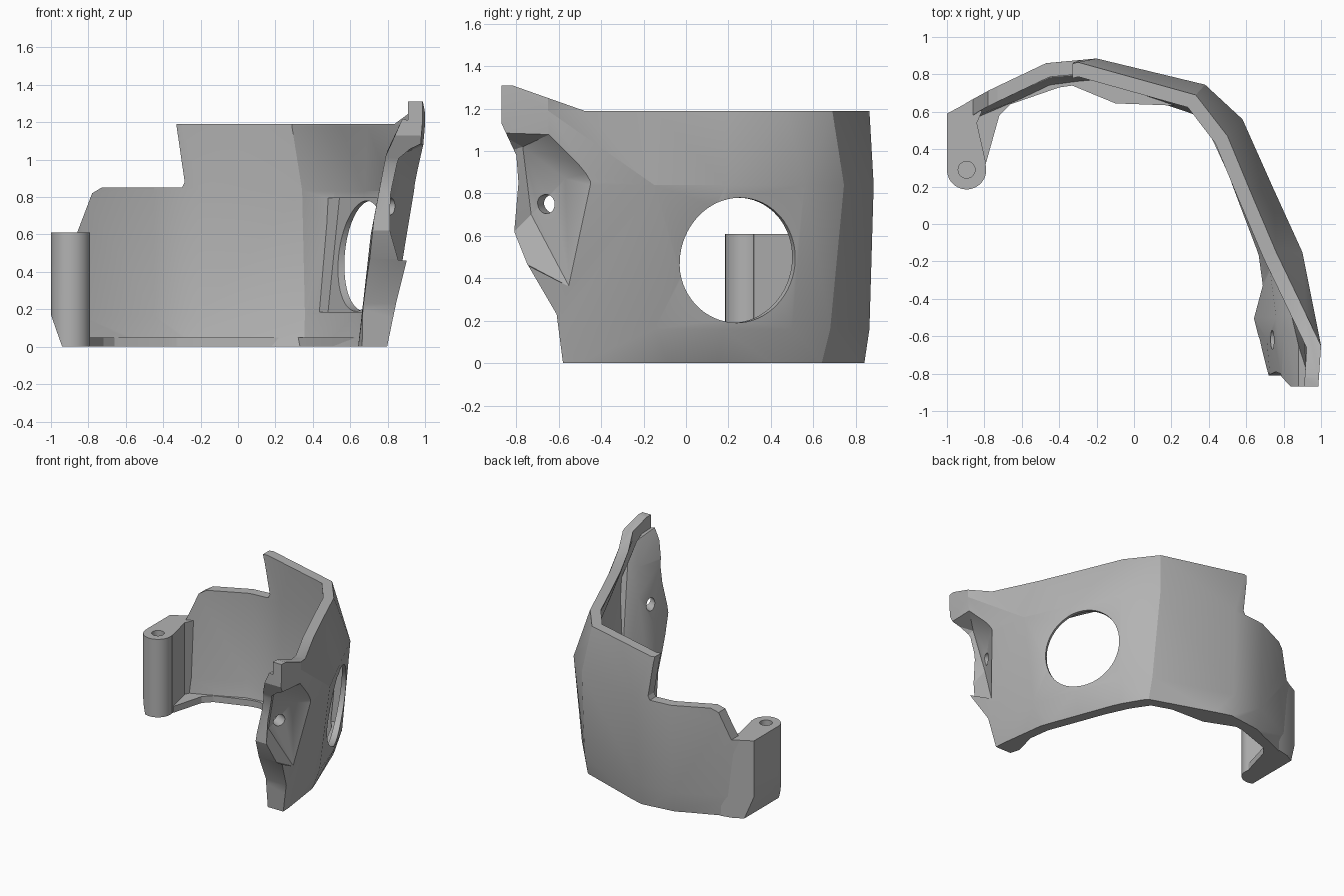
import bpy, bmesh, math
from mathutils import Vector

cube = bpy.data.objects.get("Cube")
if cube:
    bpy.data.objects.remove(cube, do_unlink=True)

grey = bpy.data.materials.new("plain grey")
grey.use_nodes = True
colour = (0.45, 0.45, 0.45, 1)
grey.diffuse_color = colour
grey.node_tree.nodes["Principled BSDF"].inputs["Base Color"].default_value = colour


def finish(name, bm):
    bmesh.ops.recalc_face_normals(bm, faces=bm.faces[:])
    mesh = bpy.data.meshes.new(name)
    bm.to_mesh(mesh)
    bm.free()
    mesh.materials.append(grey)
    obj = bpy.data.objects.new(name, mesh)
    bpy.context.collection.objects.link(obj)
    return obj


def loft(name, lower, upper):
    """Solid between two matching outlines."""
    bm = bmesh.new()
    a = [bm.verts.new(p) for p in lower]
    b = [bm.verts.new(p) for p in upper]
    bm.faces.new(a)
    bm.faces.new(b)
    for i in range(len(a)):
        j = (i + 1) % len(a)
        bm.faces.new((a[i], a[j], b[j], b[i]))
    return finish(name, bm)


def prism(name, outline, axis, lo, hi):
    """Outline extruded along one axis."""
    def place(value):
        return [tuple(p[:axis]) + (value,) + tuple(p[axis:]) for p in outline]
    return loft(name, place(lo), place(hi))


def hull(name, points):
    bm = bmesh.new()
    for p in points:
        bm.verts.new(p)
    bmesh.ops.convex_hull(bm, input=bm.verts[:])
    return finish(name, bm)


def cylinder(name, centre, direction, radius, length):
    bm = bmesh.new()
    bmesh.ops.create_cone(bm, cap_ends=True, segments=64, radius1=radius,
                          radius2=radius, depth=length)
    obj = finish(name, bm)
    turn = Vector(direction).to_track_quat("Z", "Y").to_matrix().to_4x4()
    turn.translation = centre
    obj.data.transform(turn)
    return obj


def select(obj):
    bpy.ops.object.select_all(action="DESELECT")
    bpy.context.view_layer.objects.active = obj
    obj.select_set(True)


def apply(obj, mod):
    bpy.context.view_layer.update()
    select(obj)
    bpy.ops.object.modifier_apply(modifier=mod.name)


def combine(obj, tool, operation="DIFFERENCE"):
    mod = obj.modifiers.new("combine", "BOOLEAN")
    mod.operation = operation
    mod.solver = "EXACT"
    mod.object = tool
    apply(obj, mod)
    bpy.data.objects.remove(tool, do_unlink=True)


# Curved wall: outer skin rows from the bottom up, then thickness
skin = {
    -0.04: [(-1, .59), (-.87, .63), (-.47, .8), (-.2, .835), (.4, .63),
            (.5, .46), (.62, .14), (.73, -.15), (.79, -.6), (.82, -.95)],
    0.16: [(-1, .59), (-.87, .65), (-.47, .84), (-.2, .865), (.4, .68),
           (.55, .5), (.7, .18), (.81, -.15), (.83, -.6), (.86, -.95)],
    0.84: [(-1, .59), (-.87, .67), (-.47, .86), (-.2, .885), (.38, .745),
           (.58, .56), (.745, .19), (.9, -.15), (.97, -.65), (.97, -.95)],
    1.19: [(-1, .59), (-.87, .67), (-.45, .82), (-.3, .865), (.33, .69),
           (.5, .47), (.62, .18), (.76, -.15), (1, -.65), (.98, -.95)],
}
skin[1.4] = skin[1.19]
bm = bmesh.new()
rows = [[bm.verts.new((x, y, z)) for x, y in row] for z, row in skin.items()]
for low, high in zip(rows, rows[1:]):
    for i in range(len(low) - 1):
        bm.faces.new((low[i + 1], low[i], high[i], high[i + 1]))
bmesh.ops.triangulate(bm, faces=bm.faces[:])
wall = finish("curved_wall", bm)
# Make sure the skin faces outward before thickening inward
if sum(p.normal.y * p.center.y + p.normal.x * p.center.x for p in wall.data.polygons) < 0:
    wall.data.flip_normals()
thick = wall.modifiers.new("thickness", "SOLIDIFY")
thick.thickness = 0.075
thick.offset = -1
thick.use_even_offset = True
apply(wall, thick)

# Front pillar that backs the screw pocket
pillar = hull("front_pillar", [
    (.64, -.5, -.02), (.67, -.6, -.02), (.72, -.2, -.02), (.78, -.6, -.02),
    (.71, -.62, .6), (.73, -.85, .7), (.79, -.95, .62), (.76, -.5, .85),
    (.79, -.83, 1.02), (.8, -.55, 1.05), (.88, -.9, 1.22), (.88, -.65, 1.2),
    (.96, -.9, 1.2), (.84, -.48, 1.1), (.89, -.45, .95), (.89, -.43, .8),
    (.84, -.52, .36), (.89, -.9, .5)])
combine(wall, pillar, "UNION")

# Trim to the side outline, then cut the low step on the arm side
side = [(-.58, 0), (-.61, .23), (-.75, .47), (-.81, .62), (-.79, .85), (-.8, .98),
        (-.87, 1.13), (-.87, 1.31), (-.82, 1.31), (-.48, 1.19), (1, 1.19), (1, 0)]
combine(wall, prism("side_trim", side, 0, -1.2, 1.2), "INTERSECT")
step = [(-.335, 1.5), (-.33, 1.19), (-.285, .88), (-.3, .85), (-.73, .85),
        (-.78, .82), (-.86, .61), (-1.2, .61), (-1.2, 1.5)]
combine(wall, prism("step_cutter", step, 1, .3, 1.2))

# Faceted pocket with a screw hole
pocket = hull("pocket_cutter", [
    (.85, -.77, 1.02), (.87, -.57, .87), (.865, -.55, .36), (.775, -.73, .7),
    (.85, -.89, .54), (.88, -.9, .98), (1.04, -.95, 1.12), (1.02, -.62, 1.09),
    (1, -.41, .91), (.98, -.39, .85), (.94, -.49, .4), (.94, -.56, .36),
    (1, -.9, .54)])
combine(wall, pocket)
combine(wall, cylinder("screw_cutter", (.8, -.65, .75), (.88, -.45, 0), .045, .5))

# Inner recess, tilted with the wall, and the round opening
axis = Vector((.91, .41, 0))
along = Vector((-.41, .91, 0))
up = Vector((.1, .045, 1))
centre = Vector((.7, .25, .485))
inner = centre - axis * 0.18
corners = [inner + along * a + up * h
           for a, h in ((-.32, -.3), (.36, -.3), (.36, .31), (-.32, .31))]
combine(wall, loft("recess_cutter", corners, [c + axis * 0.135 for c in corners]))
combine(wall, cylinder("opening_cutter", centre, axis, .295, .6))

# Bottom flange along the inside
flange = prism("bottom_flange", [
    (-.92, .36), (-.92, .58), (-.84, .6), (-.47, .77), (-.2, .8), (.38, .61),
    (.48, .44), (.68, -.05), (.65, -.05), (.42, .45), (.3, .63), (-.1, .645),
    (-.33, .74), (-.4, .73), (-.66, .64), (-.72, .58), (-.79, .33)], 2, 0, .05)

# Side arm ending in a screw boss
arm = prism("side_arm", [(-1, .29), (-1, .59), (-.87, .66), (-.78, .68),
                         (-.84, .54), (-.79, .32)], 2, 0, .61)
combine(arm, cylinder("boss", (-.895, .29, .305), (0, 0, 1), .105, .61), "UNION")
combine(arm, cylinder("boss_hole", (-.895, .29, .6), (0, 0, 1), .045, .4))
slant = [(-1.06, .34), (-.92, -.057), (-1.06, -.057)]
for part in (arm, wall):
    combine(part, prism("slant_cutter", slant, 1, 0, .9))

for part in (wall, flange, arm):
    select(part)
    bpy.ops.object.shade_smooth_by_angle(angle=math.radians(25))
